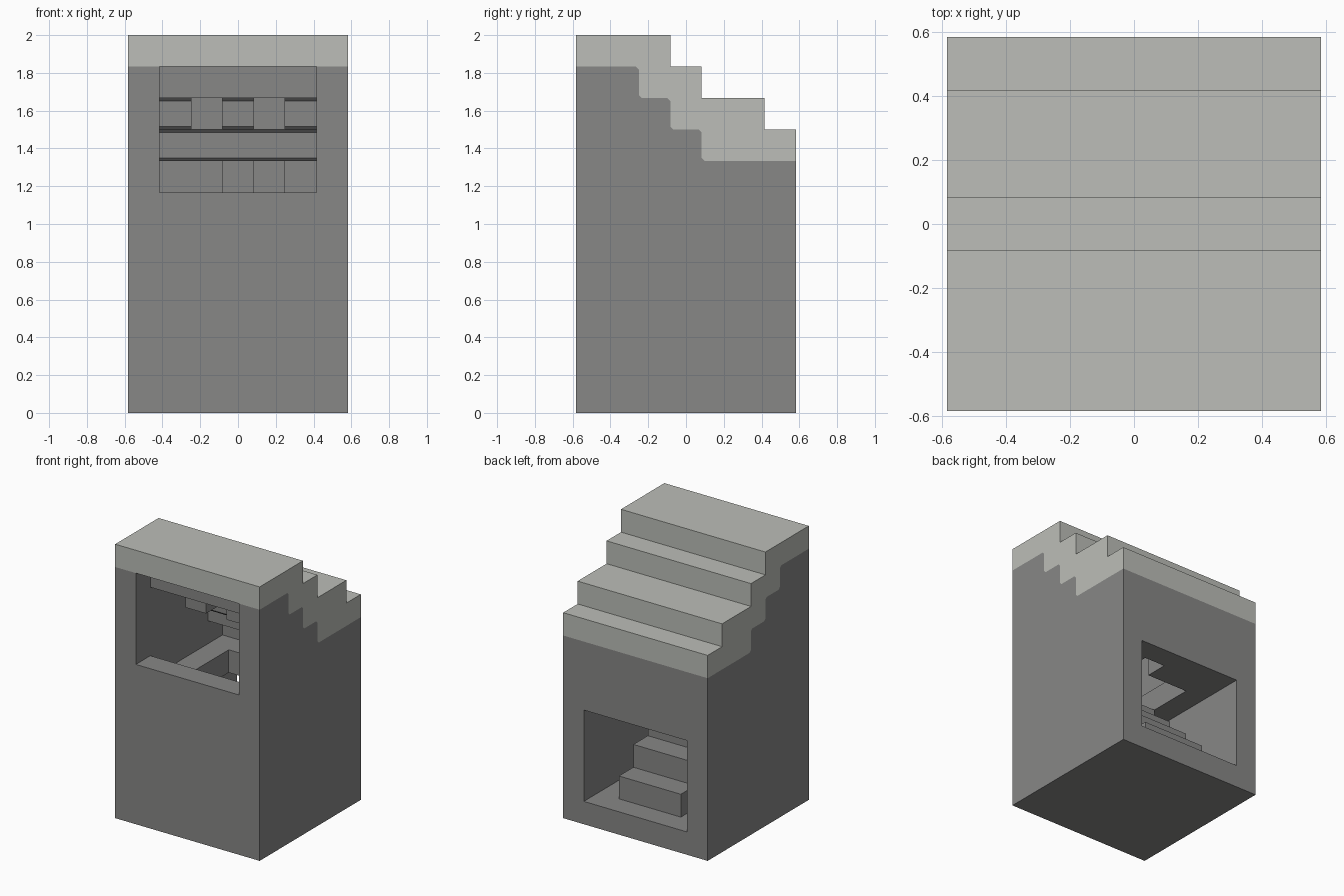
import bpy
import bmesh

cube = bpy.data.objects.get("Cube")
if cube:
    bpy.data.objects.remove(cube, do_unlink=True)

U = 1 / 6      # size of one building block
SIDE = 7       # blocks along each side of the plan


def material(name, color):
    m = bpy.data.materials.new(name)
    m.use_nodes = True
    m.diffuse_color = color
    m.node_tree.nodes["Principled BSDF"].inputs["Base Color"].default_value = color
    return m


STONE = material("grey stone", (0.242, 0.242, 0.24, 1))
ROOF = material("pale roof", (0.503, 0.515, 0.479, 1))


def place(x, y, z):
    """Block coordinates to model coordinates."""
    return ((x - SIDE / 2) * U, (y - SIDE / 2) * U, z * U)


def prism(name, profile, x0, x1, *mats):
    """Extrude a (y, z) profile along x."""
    bm = bmesh.new()
    face = bm.faces.new([bm.verts.new(place(x0, y, z)) for y, z in profile])
    ext = bmesh.ops.extrude_face_region(bm, geom=[face])
    moved = [v for v in ext["geom"] if isinstance(v, bmesh.types.BMVert)]
    bmesh.ops.translate(bm, verts=moved, vec=((x1 - x0) * U, 0, 0))
    bmesh.ops.recalc_face_normals(bm, faces=bm.faces)
    mesh = bpy.data.meshes.new(name)
    bm.to_mesh(mesh)
    bm.free()
    for m in mats:
        mesh.materials.append(m)
    obj = bpy.data.objects.new(name, mesh)
    bpy.context.collection.objects.link(obj)
    return obj


def block(name, x, y, z):
    profile = [(y[0], z[0]), (y[1], z[0]), (y[1], z[1]), (y[0], z[1])]
    return prism(name, profile, x[0], x[1], STONE)


def carve(obj, cutters):
    """Cut each cutter out of obj, bake the result and drop the cutters."""
    for c in cutters:
        c.hide_render = True
        mod = obj.modifiers.new(c.name, "BOOLEAN")
        mod.operation = "DIFFERENCE"
        mod.solver = "EXACT"
        mod.object = c
    deps = bpy.context.evaluated_depsgraph_get()
    baked = bpy.data.meshes.new_from_object(obj.evaluated_get(deps))
    obj.modifiers.clear()
    obj.data = baked
    for c in cutters:
        bpy.data.objects.remove(c, do_unlink=True)


def eased(points, r=0.09):
    """Clip the inner corners of a stepped line."""
    out = [points[0]]
    for a, p, b in zip(points, points[1:], points[2:]):
        for q in (a, b):
            d = max(abs(q[0] - p[0]), abs(q[1] - p[1]))
            out.append((p[0] + (q[0] - p[0]) * r / d, p[1] + (q[1] - p[1]) * r / d))
    return out + [points[-1]]


# Stepped lines shared by the roof and the walls, front to back
under = eased([(0, 11), (2, 11), (2, 10), (3, 10), (3, 9), (4, 9), (4, 8), (7, 8)])
upper = [(7, 9), (6, 9), (6, 10), (4, 10), (4, 11), (3, 11), (3, 12), (0, 12)]

# Roof: pale outside, grey on its inner underside
roof = prism("stepped_roof", under + upper, 0, SIDE, ROOF, STONE)
for f in roof.data.polygons:
    inner_riser = f.normal.y < -0.5 and f.center.y > -0.5
    if f.normal.z < -0.1 or inner_riser:
        f.material_index = 1

# Walls and ground floor, with a front window and a back doorway
walls = prism("tower_walls", [(0, 0)] + under + [(7, 0)], 0, SIDE, STONE)
carve(walls, [
    block("room_cutter", (1, 6), (1, 6), (1, 13)),
    block("window_cutter", (1, 6), (-1, 2), (7, 13)),
    block("doorway_cutter", (1, 6), (5, 8), (1, 5)),
])

# Upper floor with a stairwell
floor = block("upper_floor", (1, 6), (1, 6), (5, 6))
carve(floor, [
    block("stairwell_cutter", (2, 5), (2, 5), (4, 7)),
    block("corner_cutter", (4, 5), (4.5, 6), (4, 7)),
])

# Staircase rising from the doorway towards the front
steps = [(2, 1)]
for k in range(4):
    steps += [(2 + k, 5 - k), (3 + k, 5 - k)]
prism("staircase", steps + [(6, 1)], 2, 5, STONE)

# Beams and brackets under the roof
block("front_beam", (1, 6), (1, 2), (10, 11))
for x in (2, 4):
    block("roof_bracket", (x, x + 1), (2, 3), (9, 10))
for x0, x1 in ((1, 3), (4, 5)):
    block("back_bracket", (x0, x1), (5, 6), (7, 8))
